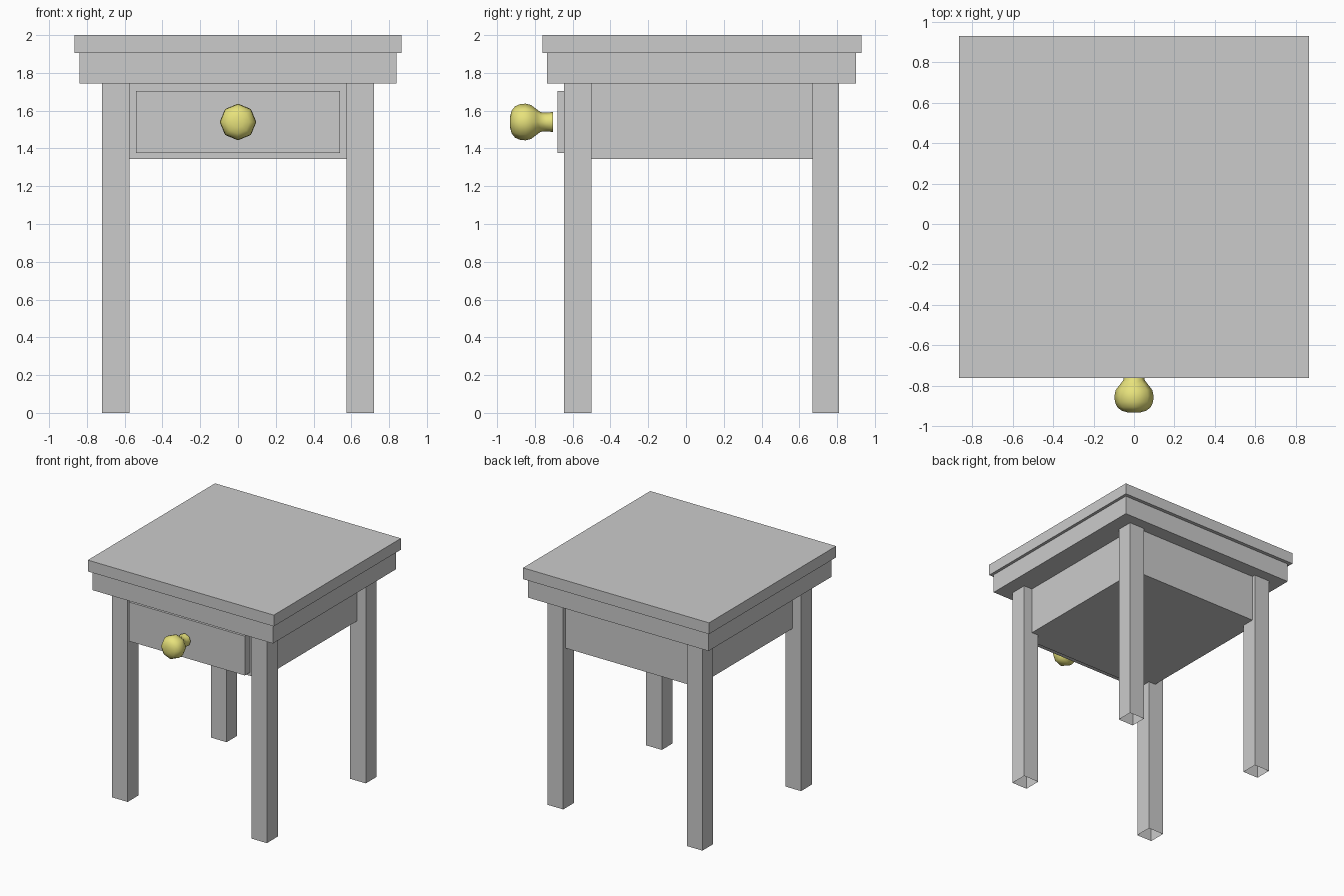
import bpy, bmesh, math

if "Cube" in bpy.data.objects:
    bpy.data.objects.remove(bpy.data.objects["Cube"])


def box(name, x0, x1, y0, y1, z0, z1, open_bottom=False):
    bm = bmesh.new()
    bmesh.ops.create_cube(bm, size=1)
    for v in bm.verts:
        v.co = (x1 if v.co.x > 0 else x0,
                y1 if v.co.y > 0 else y0,
                z1 if v.co.z > 0 else z0)
    bm.normal_update()
    if open_bottom:
        bottom = [f for f in bm.faces if f.normal.z < -0.5]
        bmesh.ops.delete(bm, geom=bottom, context='FACES')
    return finish(name, bm)


def finish(name, bm):
    mesh = bpy.data.meshes.new(name)
    bm.to_mesh(mesh)
    bm.free()
    ob = bpy.data.objects.new(name, mesh)
    bpy.context.collection.objects.link(ob)
    return ob


# Stepped table top
box("top_slab", -0.865, 0.865, -0.76, 0.93, 1.905, 2.0)
box("top_moulding", -0.84, 0.84, -0.735, 0.90, 1.745, 1.905)

# Drawer case set in between the legs, and the drawer front
box("drawer_case", -0.64, 0.64, -0.61, 0.78, 1.345, 1.745)
box("drawer_front", -0.54, 0.54, -0.68, -0.61, 1.375, 1.705)

# Four square legs, hollow and open at the foot
for depth, y0, y1 in (("front", -0.645, -0.50), ("back", 0.67, 0.81)):
    for side, x0, x1 in (("left", -0.72, -0.575), ("right", 0.575, 0.72)):
        box(f"{depth}_{side}_leg", x0, x1, y0, y1, 0, 1.745, open_bottom=True)

# Eight-sided turned knob: (y, radius) from the base to the tip
profile = [(-0.704, 0.053), (-0.74, 0.049), (-0.77, 0.052), (-0.79, 0.067),
           (-0.82, 0.09), (-0.85, 0.097), (-0.88, 0.094), (-0.905, 0.083),
           (-0.922, 0.062), (-0.932, 0.03)]
bm = bmesh.new()
rings = [[bm.verts.new((r * math.cos(i * math.pi / 4), y,
                        1.54 + r * math.sin(i * math.pi / 4)))
          for i in range(8)] for y, r in profile]
for a, b in zip(rings, rings[1:]):
    for i in range(8):
        j = (i + 1) % 8
        bm.faces.new((a[i], a[j], b[j], b[i]))
bm.faces.new(rings[0])
bm.faces.new(rings[-1])
bmesh.ops.recalc_face_normals(bm, faces=bm.faces)
knob = finish("drawer_knob", bm)
brass = bpy.data.materials.new("brass")
brass.diffuse_color = (0.8, 0.76, 0.2, 1)
brass.use_nodes = True
brass.node_tree.nodes["Principled BSDF"].inputs["Base Color"].default_value = brass.diffuse_color
knob.data.materials.append(brass)
bpy.context.view_layer.objects.active = knob
knob.select_set(True)
bpy.ops.object.shade_smooth_by_angle(angle=math.radians(50))
